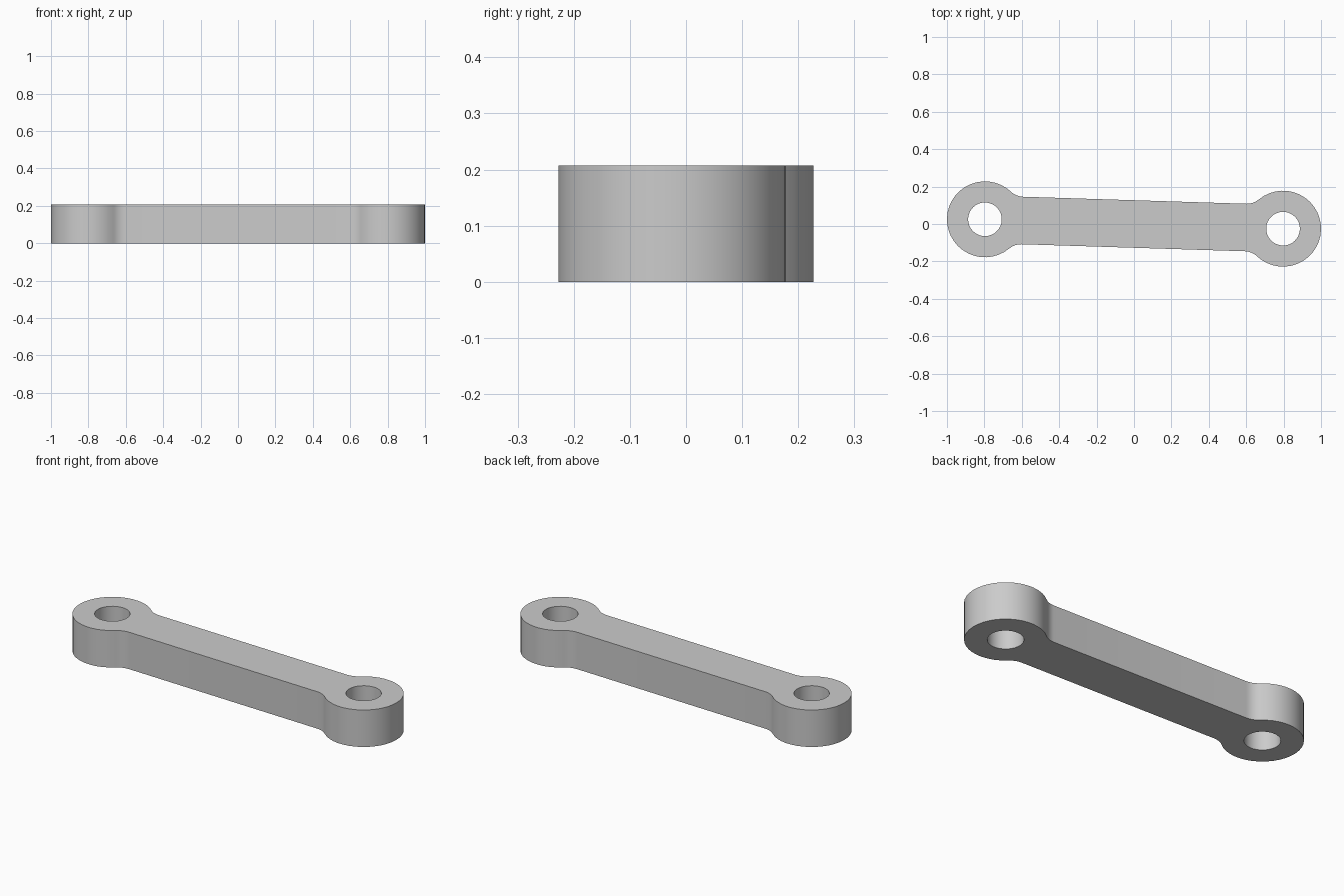
import bpy, bmesh, math
from mathutils import Matrix, Vector

cube = bpy.data.objects.get("Cube")
if cube:
    bpy.data.objects.remove(cube, do_unlink=True)

HEIGHT = 0.207
SPAN = 0.7974          # eye centre distance from the middle
TILT = -0.0314         # small turn of the whole link in plan
R_EYE, R_HOLE = 0.203, 0.09
HALF_W, R_FILLET = 0.127, 0.1


def arc(cx, cy, r, a0, a1, n):
    step = (a1 - a0) / n
    return [Vector((cx + r * math.cos(a0 + step * i),
                    cy + r * math.sin(a0 + step * i), 0)) for i in range(n + 1)]


# Where the fillet meets the straight side and the round eye
reach = math.sqrt((R_EYE + R_FILLET) ** 2 - (HALF_W + R_FILLET) ** 2)
angle = math.atan2(HALF_W + R_FILLET, reach)

# Right half of the outline: lower fillet, eye, upper fillet
fx, fy = SPAN - reach, HALF_W + R_FILLET
half = arc(fx, -fy, R_FILLET, math.pi / 2, angle, 6)
half += arc(SPAN, 0, R_EYE, angle - math.pi, math.pi - angle, 28)[1:]
half += arc(fx, fy, R_FILLET, -angle, -math.pi / 2, 6)[1:]
outline = half + [-p for p in half]

holes = [arc(s * SPAN, 0, R_HOLE, 0, math.tau, 32)[:-1] for s in (-1, 1)]

# Flat plate with two holes, extruded to full thickness
bm = bmesh.new()
for loop in [outline] + holes:
    verts = [bm.verts.new(p) for p in loop]
    for a, b in zip(verts, verts[1:] + verts[:1]):
        bm.edges.new((a, b))
bmesh.ops.triangle_fill(bm, edges=bm.edges[:], use_beauty=True)
ext = bmesh.ops.extrude_face_region(bm, geom=bm.faces[:], use_keep_orig=True)
bmesh.ops.translate(bm, vec=(0, 0, HEIGHT),
                    verts=[g for g in ext["geom"] if isinstance(g, bmesh.types.BMVert)])
bmesh.ops.transform(bm, matrix=Matrix.Rotation(TILT, 4, "Z"), verts=bm.verts[:])
bmesh.ops.recalc_face_normals(bm, faces=bm.faces[:])

mesh = bpy.data.meshes.new("link_arm")
bm.to_mesh(mesh)
bm.free()
link = bpy.data.objects.new("link_arm", mesh)
bpy.context.collection.objects.link(link)

# Plain grey finish
GREY = (0.6, 0.6, 0.6, 1)
mat = bpy.data.materials.new("light_grey")
mat.use_nodes = True
mat.diffuse_color = GREY
mat.node_tree.nodes["Principled BSDF"].inputs["Base Color"].default_value = GREY
mesh.materials.append(mat)

# Smooth round walls, sharp rims
bpy.ops.object.select_all(action="DESELECT")
link.select_set(True)
bpy.context.view_layer.objects.active = link
bpy.ops.object.shade_smooth_by_angle(angle=math.radians(40))
